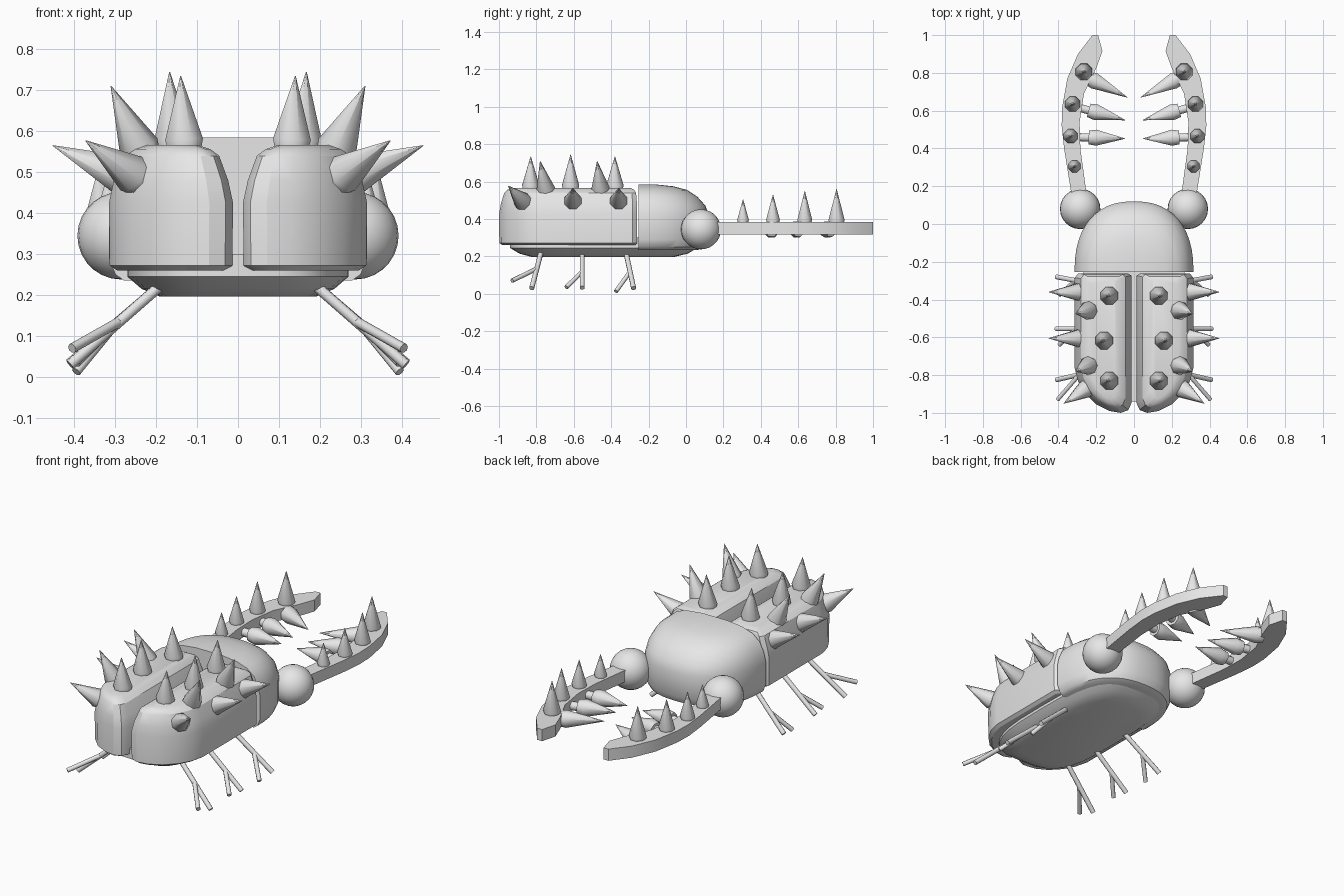
import bpy, bmesh, math
from mathutils import Vector

if "Cube" in bpy.data.objects:
    bpy.data.objects.remove(bpy.data.objects["Cube"])

grey = bpy.data.materials.new("shell grey")
grey.diffuse_color = (0.8, 0.8, 0.8, 1)
grey.use_nodes = True
grey.node_tree.nodes["Principled BSDF"].inputs["Base Color"].default_value = grey.diffuse_color


def finish(name, bm, angle=35):
    bmesh.ops.recalc_face_normals(bm, faces=bm.faces)
    me = bpy.data.meshes.new(name)
    bm.to_mesh(me)
    bm.free()
    ob = bpy.data.objects.new(name, me)
    bpy.context.collection.objects.link(ob)
    me.materials.append(grey)
    bpy.ops.object.select_all(action='DESELECT')
    ob.select_set(True)
    bpy.context.view_layer.objects.active = ob
    bpy.ops.object.shade_smooth_by_angle(angle=math.radians(angle))
    return ob


def loft(name, rings, angle=35):
    """Skin a stack of equal-length point rings and cap both ends."""
    bm = bmesh.new()
    loops = [[bm.verts.new(p) for p in ring] for ring in rings]
    n = len(loops[0])
    for a, b in zip(loops, loops[1:]):
        for i in range(n):
            j = (i + 1) % n
            bm.faces.new((a[i], a[j], b[j], b[i]))
    bm.faces.new(loops[0])
    bm.faces.new(loops[-1])
    return finish(name, bm, angle)


def turned(name, start, end, stations, sides=8, angle=50):
    """Round part along start-end; stations are (distance, radius)."""
    a, b = Vector(start), Vector(end)
    axis = (b - a).normalized()
    q = axis.to_track_quat('Z', 'Y')
    rings = []
    for d, r in stations:
        rings.append([a + q @ Vector((r * math.cos(t), r * math.sin(t), d))
                      for t in [2 * math.pi * (i + .5) / sides for i in range(sides)]])
    return loft(name, rings, angle)


def spike(name, start, end, r, foot=0.03, neck=0):
    length = (Vector(end) - Vector(start)).length
    st = [(0, r * .85), (foot, r), (length, .001)]
    if neck:
        st = [(-neck, r * .5), (0, r * .5)] + st
    turned(name, start, end, st)


def rod(name, start, end, r=.0135):
    turned(name, start, end, [(0, r), ((Vector(end) - Vector(start)).length, r)])


# belly: rounded tray under the whole body
def belly_ring(z, w, y0, y1, n=32):
    pts = []
    for i in range(n):
        t = 2 * math.pi * i / n
        c, s = math.cos(t), math.sin(t)
        pts.append((w * math.copysign(abs(c) ** .6, c),
                    (y0 + y1) / 2 + (y1 - y0) / 2 * math.copysign(abs(s) ** .6, s), z))
    return pts


loft("belly", [belly_ring(.196, .19, -.82, -.07), belly_ring(.215, .235, -.89, .01),
               belly_ring(.245, .27, -.94, .06), belly_ring(.30, .27, -.94, .06)])


# head: domed half-ellipse shell with a flat back
def head_ring(z, sx, sy):
    pts = []
    for i in range(25):
        t = math.pi * i / 24
        c = math.cos(t)
        pts.append((.315 * sx * math.copysign(abs(c) ** .85, c),
                    -.255 + .375 * sy * math.sin(t) ** .85, z))
    return pts


loft("head", [head_ring(*r) for r in [
    (.235, .88, .85), (.25, .95, .94), (.29, 1, 1), (.42, 1, 1), (.47, .96, .96),
    (.52, .88, .84), (.555, .74, .7), (.575, .54, .5), (.585, .25, .25)]])

# wing case outline and (height, side inset, back inset, front inset)
wing_outline = [(.012, -.275), (.03, -.262), (.295, -.262), (.315, -.285), (.315, -.76),
                (.297, -.83), (.26, -.895), (.20, -.955), (.13, -.99), (.07, -1.0),
                (.03, -.985), (.012, -.945)]
wing_levels = [(.26, .02, .02, .01), (.272, .002, .002, 0), (.425, 0, 0, 0),
               (.48, .012, .01, 0), (.54, .034, .028, .005), (.556, .055, .045, .015),
               (.566, .085, .075, .035)]

# mandible outline, outer edge then inner edge
mandible_outline = [(.33, .15), (.37, .40), (.383, .52), (.38, .62), (.353, .77), (.297, .90),
                    (.22, 1.0), (.19, 1.0), (.167, .915), (.20, .825), (.265, .69),
                    (.288, .54), (.284, .40), (.25, .15)]

for side, s in (("left", -1), ("right", 1)):
    def P(x, y, z):
        return (s * x, y, z)

    # wing case
    rings = []
    for z, ix, ib, fr in wing_levels:
        ring = []
        for x, y in wing_outline:
            u = (x - .1635) / .1515
            v = (y + .631) / .369
            ring.append(P(.1635 + u * (.1515 - ix), y - (fr * v if v > 0 else ib * v), z))
        rings.append(ring)
    loft(side + "_wing_case", rings, 28)

    # wing case spikes: upright, leaning and sideways
    for y, x, top in ((-.38, .13, .735), (-.617, .157, .745), (-.83, .13, .735)):
        spike(side + "_upright_spike", P(x, y, .55), P(x + .01, y, top), .05)
    for y, ty in ((-.455, -.475), (-.745, -.78)):
        spike(side + "_leaning_spike", P(.23, y, .535), P(.31, ty, .71), .05)
    for a, b in (((.265, -.36, .485), (.452, -.36, .565)),
                 ((.265, -.605, .485), (.452, -.605, .565)),
                 ((.235, -.86, .48), (.372, -.95, .577))):
        spike(side + "_side_spike", P(*a), P(*b), .05)

    # mandible with its ball joint
    bm = bmesh.new()
    bmesh.ops.create_uvsphere(bm, u_segments=24, v_segments=14, radius=.107)
    bmesh.ops.translate(bm, verts=bm.verts, vec=P(.285, .08, .345))
    finish(side + "_ball_joint", bm)
    loft(side + "_mandible", [[P(x, y, z) for x, y in mandible_outline] for z in (.318, .383)], 20)
    for x, y, r, top in ((.315, .305, .034, .505), (.335, .465, .04, .53),
                         (.325, .635, .043, .55), (.265, .805, .047, .56)):
        spike(side + "_mandible_spike", P(x, y, .375), P(x, y, top), r, .02)
    for a, b in (((.245, .775, .345), (.035, .67, .345)),
                 ((.24, .602, .345), (.047, .55, .345)),
                 ((.24, .458, .345), (.047, .452, .345))):
        spike(side + "_inner_spike", P(*a), P(*b), .046, .04, .05)

    # forked legs: hip, foot, fork start, second foot
    for hip, foot, t, second in (
            ((.17, -.325, .24), (.41, -.28, .03), .58, (.395, -.375, .013)),
            ((.17, -.555, .24), (.412, -.555, .032), .58, (.395, -.64, .035)),
            ((.17, -.77, .24), (.41, -.825, .03), .5, (.405, -.93, .07))):
        rod(side + "_leg", P(*hip), P(*foot))
        fork = Vector(hip).lerp(Vector(foot), t)
        rod(side + "_leg_fork", P(*fork), P(*second), .012)
